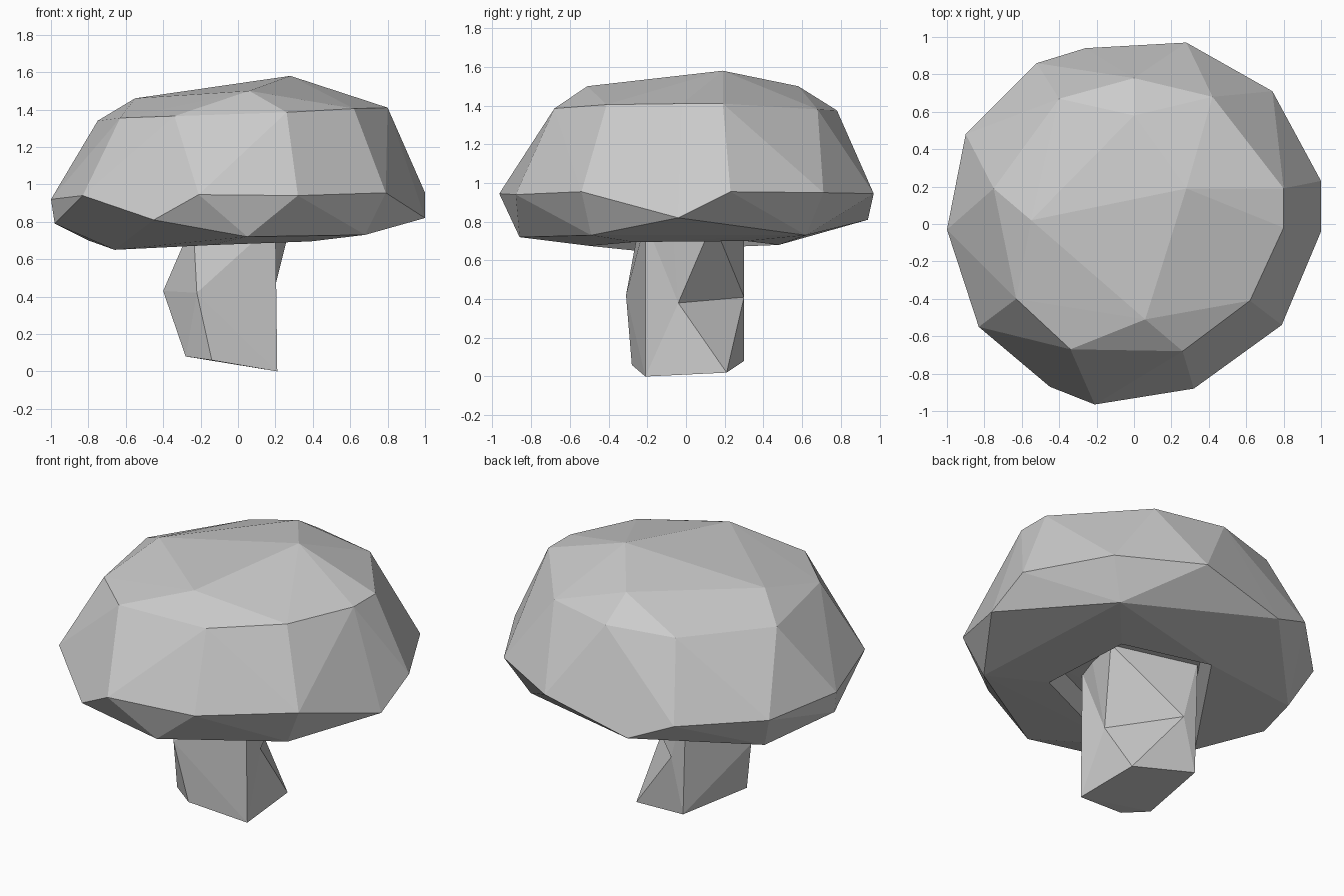
import bpy, bmesh
from mathutils import Vector

if "Cube" in bpy.data.objects:
    bpy.data.objects.remove(bpy.data.objects["Cube"], do_unlink=True)

# One plain grey for the whole mushroom
grey = bpy.data.materials.new("light_grey")
grey.use_nodes = True
colour = (0.6, 0.6, 0.6, 1)
grey.diffuse_color = colour
grey.node_tree.nodes["Principled BSDF"].inputs["Base Color"].default_value = colour


def faceted_hull(name, rings, carve):
    """Flat-faced solid wrapped around rings of corner points, then carved."""
    bm = bmesh.new()
    for ring in rings:
        for p in ring:
            bm.verts.new(p)
    bmesh.ops.convex_hull(bm, input=bm.verts[:])
    loose = [v for v in bm.verts if not v.link_faces]
    bmesh.ops.delete(bm, geom=loose, context='VERTS')
    bmesh.ops.recalc_face_normals(bm, faces=bm.faces[:])
    bm.normal_update()
    carve(bm)
    mesh = bpy.data.meshes.new(name)
    bm.to_mesh(mesh)
    bm.free()
    mesh.materials.append(grey)
    obj = bpy.data.objects.new(name, mesh)
    bpy.context.collection.objects.link(obj)


def hollow_underside(bm):
    """Raise a recess inside the ring of corners around the stem."""
    under = [f for f in bm.faces
             if all(v.co.z < 0.72 and v.co.xy.length < 0.73 for v in f.verts)]
    bmesh.ops.inset_region(bm, faces=under, thickness=0.05, use_even_offset=True)
    for v in {v for f in under for v in f.verts}:
        v.co.z += 0.1


def dent_waist(bm):
    """Press the swollen waist corners in to make hollows in the stem."""
    for v in bm.verts:
        for swollen, pressed in zip(swollen_waist, pressed_waist):
            if (v.co - Vector(swollen)).length < 0.001:
                v.co = pressed


# Cap: crown, shoulder, rim, underside and recess corners
crown = [(0.28, 0.19, 1.58), (0.0, 0.58, 1.50), (0.06, -0.51, 1.50), (-0.55, 0.02, 1.46)]
shoulder = [(-0.63, -0.40, 1.355), (-0.34, -0.67, 1.365), (0.26, -0.68, 1.385),
            (0.62, -0.41, 1.405), (0.80, -0.02, 1.41), (0.80, 0.19, 1.41),
            (0.42, 0.68, 1.38), (0.0, 0.78, 1.375), (-0.40, 0.67, 1.36),
            (-0.75, 0.19, 1.34)]
rim = [(-0.83, -0.55, 0.94), (-0.45, -0.87, 0.81), (-0.21, -0.965, 0.945),
       (0.32, -0.88, 0.94), (0.79, -0.54, 0.955), (1.0, -0.04, 0.82),
       (1.0, 0.23, 0.955), (0.74, 0.71, 0.95), (0.28, 0.97, 0.945),
       (-0.26, 0.94, 0.81), (-0.52, 0.86, 0.92), (-0.90, 0.48, 0.915),
       (-1.0, -0.03, 0.92), (-0.98, -0.04, 0.79)]
underside = [(0.05, -0.86, 0.72), (0.68, -0.49, 0.73), (0.62, 0.62, 0.73),
             (-0.80, 0.38, 0.70)]
recess = [(0.39, -0.27, 0.695), (0.35, 0.31, 0.70), (-0.16, 0.48, 0.68),
          (-0.66, -0.26, 0.65), (-0.15, -0.50, 0.675)]
faceted_hull("mushroom_cap", [crown, shoulder, rim, underside, recess], hollow_underside)

# Stem: foot, waist and top corners, the top hidden inside the cap
foot = [(0.21, -0.21, 0.0), (-0.14, -0.28, 0.06), (-0.28, -0.19, 0.08),
        (-0.19, 0.30, 0.08), (0.19, 0.21, 0.02)]
waist = [(-0.22, -0.31, 0.42), (-0.40, -0.06, 0.43)]
swollen_waist = [(0.40, -0.04, 0.38), (0.10, 0.55, 0.41)]
pressed_waist = [(0.18, -0.04, 0.38), (-0.11, 0.30, 0.41)]
neck = [(-0.24, -0.24, 0.80), (0.20, -0.21, 0.80), (0.245, -0.07, 0.80),
        (0.285, 0.14, 0.80), (-0.21, 0.30, 0.80)]
faceted_hull("mushroom_stem", [foot, waist, swollen_waist, neck], dent_waist)
